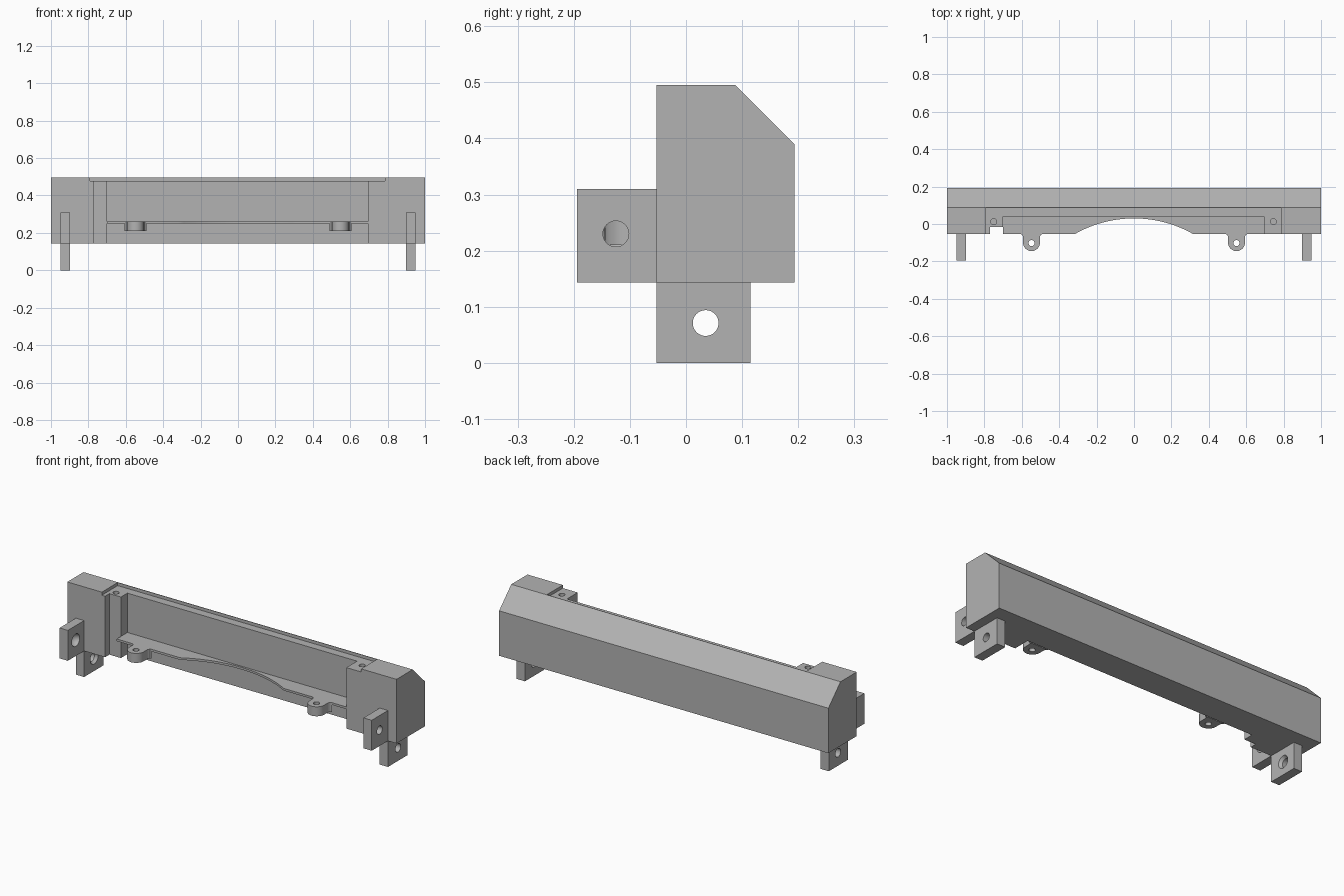
import bpy, bmesh, math
from mathutils import Matrix, Vector

if "Cube" in bpy.data.objects:
    bpy.data.objects.remove(bpy.data.objects["Cube"], do_unlink=True)

grey = bpy.data.materials.new("plain grey")
grey.use_nodes = True
colour = (0.45, 0.45, 0.45, 1)
grey.diffuse_color = colour
grey.node_tree.nodes["Principled BSDF"].inputs["Base Color"].default_value = colour


def finish(name, bm):
    bmesh.ops.recalc_face_normals(bm, faces=bm.faces)
    mesh = bpy.data.meshes.new(name)
    bm.to_mesh(mesh)
    bm.free()
    mesh.materials.append(grey)
    obj = bpy.data.objects.new(name, mesh)
    bpy.context.collection.objects.link(obj)
    return obj


def prism(name, points, offset):
    """Extrude a closed outline of 3D points along an offset."""
    bm = bmesh.new()
    face = bm.faces.new([bm.verts.new(p) for p in points])
    out = bmesh.ops.extrude_face_region(bm, geom=[face], use_keep_orig=True)
    moved = [g for g in out["geom"] if isinstance(g, bmesh.types.BMVert)]
    bmesh.ops.translate(bm, vec=Vector(offset), verts=moved)
    return finish(name, bm)


def box(name, x, y, z):
    base = [(x[0], y[0], z[0]), (x[1], y[0], z[0]), (x[1], y[1], z[0]), (x[0], y[1], z[0])]
    return prism(name, base, (0, 0, z[1] - z[0]))


def cone(name, centre, r1, r2, depth, axis="Z"):
    bm = bmesh.new()
    turn = Matrix.Rotation(math.pi / 2, 4, "Y") if axis == "X" else Matrix()
    bmesh.ops.create_cone(bm, cap_ends=True, segments=32, radius1=r1, radius2=r2,
                          depth=depth, matrix=Matrix.Translation(centre) @ turn)
    return finish(name, bm)


def ball(name, centre, radius):
    bm = bmesh.new()
    bmesh.ops.create_uvsphere(bm, u_segments=32, v_segments=16, radius=radius,
                              matrix=Matrix.Translation(centre))
    return finish(name, bm)


def cut(obj, *cutters):
    for cutter in cutters:
        cutter.hide_render = True
        mod = obj.modifiers.new("cut", "BOOLEAN")
        mod.operation, mod.solver, mod.object = "DIFFERENCE", "EXACT", cutter
        bpy.context.view_layer.objects.active = obj
        bpy.ops.object.modifier_apply(modifier=mod.name)
        bpy.data.objects.remove(cutter, do_unlink=True)


FRONT, BACK, BOTTOM, TOP = -0.053, 0.193, 0.143, 0.495
parts = []

# Long housing with a chamfered back top edge
profile = [(FRONT, BOTTOM), (BACK, BOTTOM), (BACK, 0.39), (0.088, TOP), (FRONT, TOP)]
body = prism("housing", [(-1, y, z) for y, z in profile], (2, 0, 0))
cut(body,
    box("lid_recess", (-0.79, 0.785), (-0.3, 0.085), (0.478, 0.6)),
    box("front_cavity", (-0.7, 0.695), (-0.3, 0.04), (0, 0.7)),
    box("side_slot", (-0.77, -0.69), (-0.3, -0.016), (0, 0.7)),
    cone("left_screw_hole", (0.745, 0.013, 0.45), 0.016, 0.016, 0.2),
    cone("right_screw_hole", (-0.75, 0.013, 0.45), 0.016, 0.016, 0.2))
parts.append(body)

# Thin shelf with a shallow arc cut from its front edge
half, rise = 0.315, 0.083
radius = (half ** 2 + rise ** 2) / (2 * rise)
sweep = math.asin(half / radius)
arc = []
for i in range(25):
    a = sweep * (i / 12 - 1)
    arc.append((radius * math.sin(a), 0.03 - radius * (1 - math.cos(a)), 0.25))
shelf = prism("shelf", [(-0.7, FRONT, 0.25)] + arc +
              [(0.7, FRONT, 0.25), (0.7, 0.05, 0.25), (-0.7, 0.05, 0.25)], (0, 0, 0.012))
parts.append(shelf)

# Rounded screw ears on the shelf front
for side, label in ((1, "left"), (-1, "right")):
    cx = side * 0.548
    edge = [(0.06, FRONT), (0.052, -0.056), (0.047, -0.063), (0.045, -0.072)]
    tip = [(0.045 * math.cos(math.pi * i / 16), -0.1 - 0.045 * math.sin(math.pi * i / 16))
           for i in range(17)]
    outline = edge + tip + [(-x, y) for x, y in reversed(edge)]
    ear = prism(label + "_screw_ear", [(cx + x, y, 0.21) for x, y in outline], (0, 0, 0.052))
    cut(ear, cone("ear_hole", (cx, -0.102, 0.23), 0.016, 0.016, 0.2))
    parts.append(ear)

# Mounting lugs at both ends, with countersunk inner faces on the right side
for side, label in ((1, "left"), (-1, "right")):
    xs = sorted((side * 0.898, side * 0.948))
    mid = side * 0.923
    front_lug = box(label + "_front_lug", xs, (-0.194, FRONT), (BOTTOM, 0.31))
    lower_lug = box(label + "_lower_lug", xs, (FRONT, 0.115), (0, BOTTOM))
    cut(lower_lug, cone("lug_hole", (mid, 0.035, 0.071), 0.023, 0.023, 0.2, "X"))
    if side > 0:
        cut(front_lug, cone("lug_hole", (mid, -0.125, 0.23), 0.023, 0.023, 0.2, "X"))
    else:
        cut(front_lug, ball("lug_dimple", (-0.898, -0.125, 0.23), 0.034))
        cut(lower_lug, cone("countersink", (-0.898, 0.035, 0.071), 0.023, 0.045, 0.03, "X"))
    parts += [front_lug, lower_lug]

# Smooth the round surfaces and keep the edges crisp
bpy.ops.object.select_all(action="DESELECT")
for obj in parts:
    obj.select_set(True)
bpy.context.view_layer.objects.active = body
bpy.ops.object.shade_smooth_by_angle(angle=math.radians(30))
